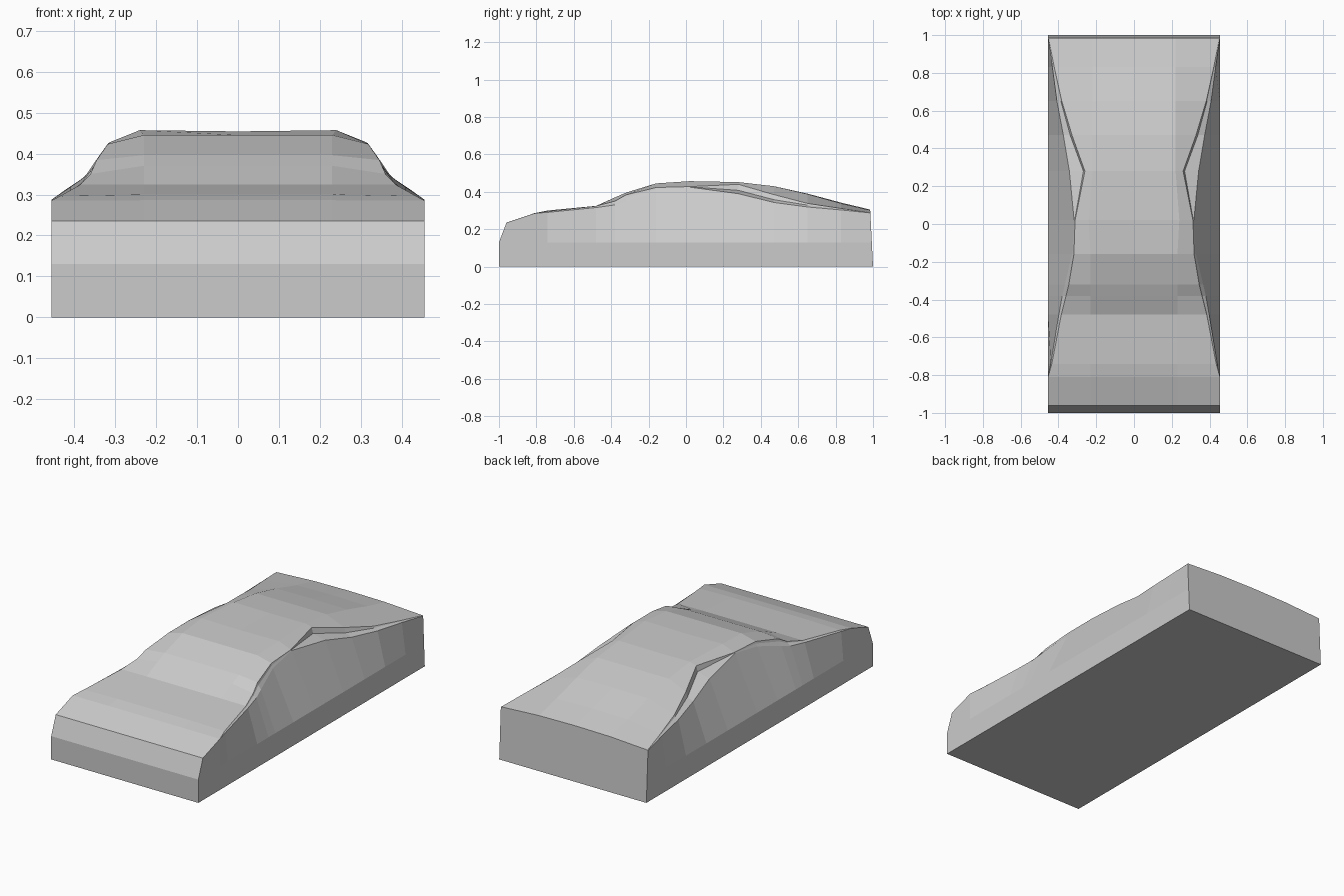
import bpy
import bmesh

HALF_WIDTH = 0.455
SILL = 0.13

grey = bpy.data.materials.new("body_grey")
grey.diffuse_color = (0.6, 0.6, 0.6, 1)

# Stations along the body: y, centre height, then (x, z) for
# roof edge, crest, shelf beside the crest, and shoulder
stations = [
    (-1.00, 0.130, (0.23, 0.130), (0.455, 0.130), (0.455, 0.130), (0.455, 0.130)),
    (-0.96, 0.235, (0.23, 0.235), (0.455, 0.235), (0.455, 0.235), (0.455, 0.235)),
    (-0.81, 0.286, (0.23, 0.286), (0.455, 0.285), (0.455, 0.285), (0.455, 0.285)),
    (-0.74, 0.300, (0.23, 0.300), (0.435, 0.296), (0.438, 0.293), (0.441, 0.290)),
    (-0.48, 0.325, (0.23, 0.325), (0.385, 0.324), (0.389, 0.320), (0.398, 0.316)),
    (-0.38, 0.370, (0.23, 0.370), (0.360, 0.350), (0.364, 0.342), (0.380, 0.330)),
    (-0.32, 0.396, (0.23, 0.396), (0.345, 0.384), (0.350, 0.370), (0.366, 0.350)),
    (-0.16, 0.445, (0.23, 0.445), (0.318, 0.423), (0.321, 0.412), (0.328, 0.398)),
    (0.02, 0.454, (0.24, 0.457), (0.312, 0.428), (0.314, 0.427), (0.317, 0.425)),
    (0.28, 0.450, (0.22, 0.452), (0.260, 0.440), (0.268, 0.408), (0.342, 0.390)),
    (0.47, 0.430, (0.22, 0.430), (0.328, 0.385), (0.338, 0.358), (0.374, 0.343)),
    (0.65, 0.390, (0.22, 0.388), (0.382, 0.338), (0.387, 0.329), (0.408, 0.319)),
    (0.83, 0.342, (0.22, 0.338), (0.422, 0.311), (0.425, 0.308), (0.432, 0.303)),
    (1.00, 0.305, (0.22, 0.302), (0.453, 0.289), (0.454, 0.288), (0.455, 0.287)),
]

bm = bmesh.new()
rings = []
for i, (y, centre, roof, crest, shelf, shoulder) in enumerate(stations):
    half = [(HALF_WIDTH, 0), (HALF_WIDTH, SILL), shoulder, shelf, crest, roof]
    section = half + [(0, centre)] + [(-x, z) for x, z in reversed(half)]
    # The tail panel leans forward slightly
    lean = 0.05 if i == len(stations) - 1 else 0
    rings.append([bm.verts.new((x, y - lean * z, z)) for x, z in section])

# Skin between neighbouring sections, including the floor
for a, b in zip(rings, rings[1:]):
    for j in range(len(a)):
        k = (j + 1) % len(a)
        bm.faces.new((a[j], b[j], b[k], a[k]))

# Nose and tail panels
bm.faces.new(rings[0])
bm.faces.new(list(reversed(rings[-1])))

bmesh.ops.remove_doubles(bm, verts=bm.verts[:], dist=0.0005)
bmesh.ops.dissolve_degenerate(bm, dist=0.0005, edges=bm.edges[:])
bmesh.ops.recalc_face_normals(bm, faces=bm.faces[:])

mesh = bpy.data.meshes.new("car_body")
bm.to_mesh(mesh)
bm.free()
mesh.materials.append(grey)
body = bpy.data.objects.new("car_body", mesh)
bpy.context.collection.objects.link(body)
